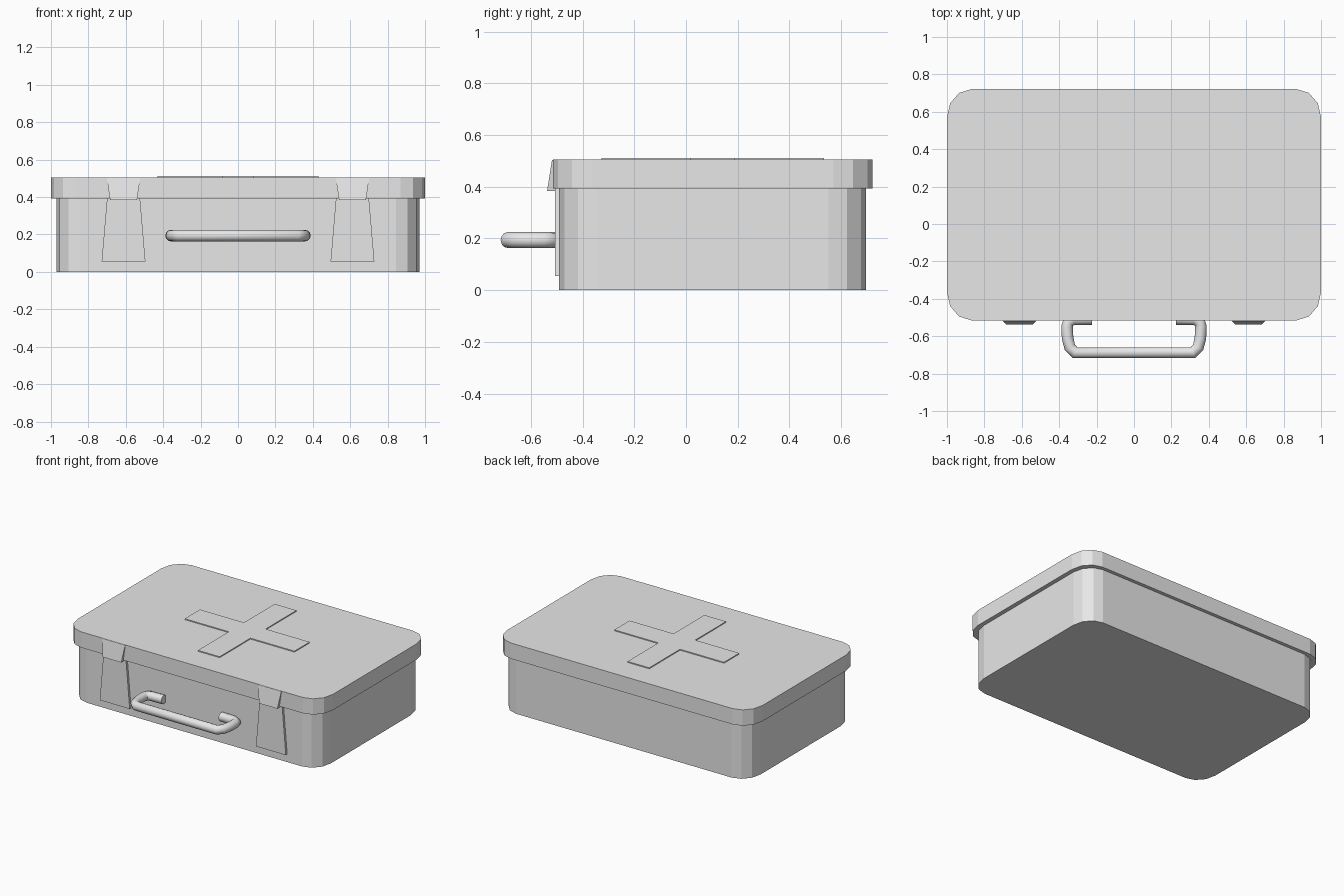
import bpy, bmesh, math
from mathutils import Vector

cube = bpy.data.objects.get("Cube")
if cube:
    bpy.data.objects.remove(cube, do_unlink=True)

grey = bpy.data.materials.new("plain_grey")
grey.use_nodes = True
grey.diffuse_color = (0.8, 0.8, 0.8, 1)
grey.node_tree.nodes["Principled BSDF"].inputs["Base Color"].default_value = (0.8, 0.8, 0.8, 1)

CENTRE_Y = 0.103


def finish(name, bm):
    bmesh.ops.recalc_face_normals(bm, faces=bm.faces)
    mesh = bpy.data.meshes.new(name)
    bm.to_mesh(mesh)
    bm.free()
    mesh.materials.append(grey)
    obj = bpy.data.objects.new(name, mesh)
    bpy.context.collection.objects.link(obj)
    return obj


def loft(name, ring_a, ring_b):
    """Solid between two outlines with the same number of points."""
    bm = bmesh.new()
    a = [bm.verts.new(p) for p in ring_a]
    b = [bm.verts.new(p) for p in ring_b]
    bm.faces.new(a)
    bm.faces.new(b)
    n = len(a)
    for i in range(n):
        j = (i + 1) % n
        bm.faces.new((a[i], a[j], b[j], b[i]))
    return finish(name, bm)


def prism(name, outline, z0, z1):
    return loft(name, [(x, y, z0) for x, y in outline], [(x, y, z1) for x, y in outline])


def rounded_outline(scale_x, half_y, segments=3):
    """Rectangle with faceted elliptical corners."""
    rx, ry = 0.13 * scale_x, 0.15 * scale_x
    points = []
    for corner, (sx, sy) in enumerate(((1, 1), (-1, 1), (-1, -1), (1, -1))):
        for k in range(segments + 1):
            a = math.radians(90) * (corner + k / segments)
            points.append((sx * (scale_x - rx) + rx * math.cos(a),
                           CENTRE_Y + sy * (half_y - ry) + ry * math.sin(a)))
    return points


# Case body and overhanging lid
prism("case_body", rounded_outline(0.97, 0.593), 0, 0.40)
prism("case_lid", rounded_outline(1.0, 0.618), 0.393, 0.505)

# Raised cross on the lid
W, L = 0.085, 0.43
quarter = [(L, -W), (L, W), (W, W)]
cross = []
for turn in range(4):
    c, s = round(math.cos(turn * math.pi / 2)), round(math.sin(turn * math.pi / 2))
    cross += [(x * c - y * s, CENTRE_Y + x * s + y * c) for x, y in quarter]
prism("lid_cross", cross, 0.50, 0.512)

# Latches: tapered base plate and wedge-shaped clasp on each side
for side, sx in (("left", 1), ("right", -1)):
    cx = 0.612 * sx

    def bar(half, z, y):
        return [(cx - half, y, z), (cx + half, y, z)]

    def plate(name, low, high, y_low, y_high, y_back):
        (hw0, z0), (hw1, z1) = low, high
        front = bar(hw0, z0, y_low) + bar(hw1, z1, y_high)[::-1]
        back = bar(hw0, z0, y_back) + bar(hw1, z1, y_back)[::-1]
        loft(name, front, back)

    plate(f"{side}_latch_plate", (0.117, 0.055), (0.088, 0.395), -0.506, -0.506, -0.48)
    plate(f"{side}_latch_clasp", (0.072, 0.384), (0.09, 0.504), -0.537, -0.518, -0.505)

# Carrying handle: a round tube swept along a mirrored path
half = [(0.225, -0.508), (0.325, -0.510), (0.352, -0.525), (0.358, -0.55),
        (0.355, -0.61), (0.343, -0.66), (0.315, -0.688)]
path = [Vector((x, y, 0.194)) for x, y in half]
path += [Vector((-p.x, p.y, p.z)) for p in reversed(path)]
RADIUS, SIDES = 0.031, 12
bm = bmesh.new()
rings = []
for i, p in enumerate(path):
    d_in = (p - path[max(i - 1, 0)]).normalized()
    d_out = (path[min(i + 1, len(path) - 1)] - p).normalized()
    tangent = (d_in + d_out).normalized()
    across = tangent.cross(Vector((0, 0, 1)))
    rings.append([bm.verts.new(p + RADIUS * (across * math.cos(t) + Vector((0, 0, 1)) * math.sin(t)))
                  for t in (math.tau * k / SIDES for k in range(SIDES))])
for a, b in zip(rings, rings[1:]):
    for k in range(SIDES):
        j = (k + 1) % SIDES
        bm.faces.new((a[k], a[j], b[j], b[k]))
bm.faces.new(rings[0])
bm.faces.new(rings[-1])
handle = finish("carry_handle", bm)
bpy.ops.object.select_all(action="DESELECT")
handle.select_set(True)
bpy.context.view_layer.objects.active = handle
bpy.ops.object.shade_smooth_by_angle(angle=math.radians(50))
